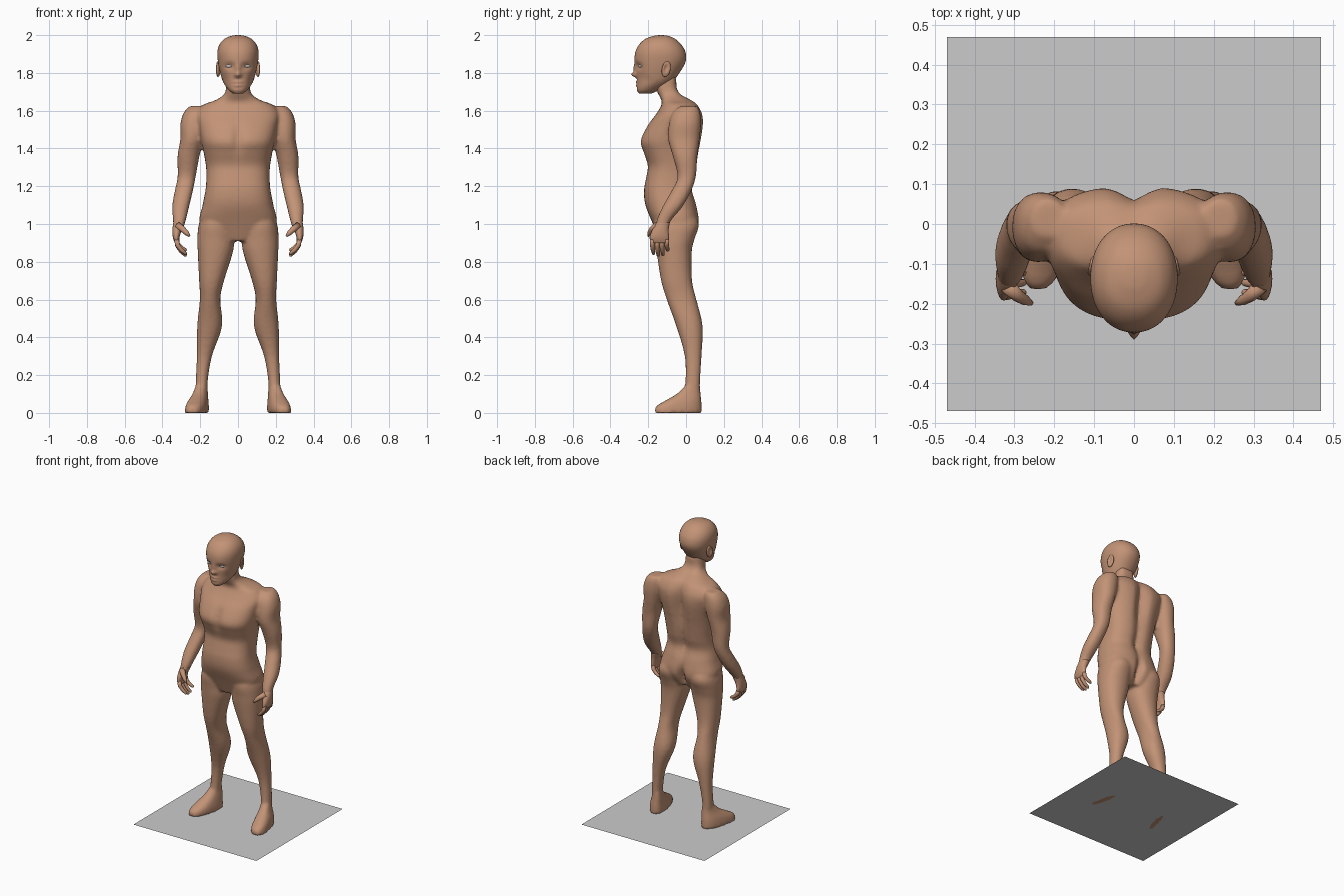
import bpy, bmesh, math
from mathutils import Vector, Matrix

cube = bpy.data.objects.get("Cube")
if cube:
    bpy.data.objects.remove(cube, do_unlink=True)


def material(name, colour):
    mat = bpy.data.materials.new(name)
    mat.use_nodes = True
    mat.diffuse_color = (*colour, 1)
    bsdf = next(n for n in mat.node_tree.nodes if n.type == 'BSDF_PRINCIPLED')
    bsdf.inputs["Base Color"].default_value = (*colour, 1)
    return mat


skin = material("skin", (0.54, 0.29, 0.18))
eye_white = material("eye white", (0.8, 0.8, 0.8))
ground_grey = material("base grey", (0.6, 0.6, 0.6))


def finish(name, bm, mat, smooth=True):
    bmesh.ops.recalc_face_normals(bm, faces=bm.faces)
    mesh = bpy.data.meshes.new(name)
    bm.to_mesh(mesh)
    bm.free()
    mesh.materials.append(mat)
    for poly in mesh.polygons:
        poly.use_smooth = smooth
    obj = bpy.data.objects.new(name, mesh)
    bpy.context.scene.collection.objects.link(obj)
    return obj


def spline(rows, steps):
    """Smoothly interpolate the rows of a section table."""
    out = []
    for i in range(len(rows) - 1):
        a, b = rows[max(i - 1, 0)], rows[i]
        c, d = rows[i + 1], rows[min(i + 2, len(rows) - 1)]
        for k in range(steps):
            t = k / steps
            out.append([q + t * ((r - p) / 2 + t * (p - 2.5 * q + 2 * r - s / 2
                        + t * (1.5 * (q - r) + (s - p) / 2)))
                        for p, q, r, s in zip(a, b, c, d)])
    return out + [list(rows[-1])]


def skin_rings(bm, rings):
    """Bridge rings of points into a closed skin."""
    loops = [[bm.verts.new(p) for p in ring] for ring in rings]
    n = len(loops[0])
    for lo, hi in zip(loops, loops[1:]):
        for i in range(n):
            bm.faces.new((lo[i], lo[(i + 1) % n], hi[(i + 1) % n], hi[i]))
    bm.faces.new(loops[0])
    bm.faces.new(loops[-1])


def loft(bm, rows, side=1, square=2.2, shear=0, sculpt=None, segments=32, steps=4):
    """Rows hold height, centre x, half width, front y and back y."""
    def power(v):
        return math.copysign(abs(v) ** (2 / square), v)
    rings = []
    for z, cx, rx, front, back in spline(rows, steps):
        ring = []
        for i in range(segments):
            a = math.tau * i / segments
            dy = power(math.sin(a)) * (back - front) / 2
            x = cx + rx * power(math.cos(a)) - shear * dy
            p = Vector((x * side, (front + back) / 2 + dy, z))
            ring.append(sculpt(p, dy > 0) if sculpt else p)
        rings.append(ring)
    skin_rings(bm, rings)


def tube(bm, points, radii, segments=10):
    """Round tube through a few points, used for digits."""
    rings = []
    for i, p in enumerate(points):
        d = points[min(i + 1, len(points) - 1)] - points[max(i - 1, 0)]
        turn = d.to_track_quat('Z', 'Y')
        rings.append([p + turn @ Vector((math.cos(a), math.sin(a), 0)) * radii[i]
                      for a in (math.tau * k / segments for k in range(segments))])
    skin_rings(bm, rings)


def bump(u, v, wu, wv):
    return math.exp(-(u / wu) ** 2 - (v / wv) ** 2)


# Torso with spine groove, buttock cleft and chest muscles
def torso_shape(p, is_back):
    if is_back:
        p.y -= 0.045 * bump(p.x, p.z - 1.48, 0.04, 0.16)
        p.y -= 0.025 * bump(p.x, p.z - 1.2, 0.03, 0.12)
        p.y -= 0.05 * bump(p.x, p.z - 0.98, 0.022, 0.07)
    else:
        p.y += 0.02 * bump(p.x, p.z - 1.45, 0.025, 0.07)
    return p


body = bmesh.new()
loft(body, [
    (0.91, 0, 0.09, -0.14, 0.02), (1.0, 0, 0.2, -0.175, 0.068),
    (1.1, 0, 0.187, -0.215, 0.057), (1.18, 0, 0.172, -0.222, 0.035),
    (1.25, 0, 0.167, -0.21, 0.05), (1.31, 0, 0.17, -0.202, 0.06),
    (1.38, 0, 0.182, -0.226, 0.072), (1.44, 0, 0.195, -0.243, 0.084),
    (1.52, 0, 0.21, -0.205, 0.095), (1.58, 0, 0.22, -0.16, 0.09),
    (1.63, 0, 0.185, -0.13, 0.065), (1.655, 0, 0.12, -0.13, 0.035),
    (1.685, 0, 0.075, -0.145, -0.02), (1.72, 0, 0.063, -0.16, -0.045),
    (1.78, 0, 0.06, -0.17, -0.05)],
    square=2.6, sculpt=torso_shape, segments=56)

for side in (1, -1):
    # Arm from shoulder to wrist
    loft(body, [
        (1.625, 0.215, 0.04, -0.03, 0.06), (1.59, 0.225, 0.062, -0.07, 0.075),
        (1.53, 0.235, 0.07, -0.09, 0.08), (1.45, 0.243, 0.062, -0.095, 0.072),
        (1.36, 0.262, 0.058, -0.07, 0.06), (1.25, 0.272, 0.048, -0.045, 0.052),
        (1.17, 0.288, 0.048, -0.08, 0.025), (1.09, 0.304, 0.045, -0.125, -0.02),
        (1.02, 0.31, 0.034, -0.155, -0.078), (0.97, 0.318, 0.026, -0.165, -0.1)], side)
    # Leg from hip to ankle
    loft(body, [
        (1.08, 0.1, 0.07, -0.15, 0.03), (1.0, 0.115, 0.092, -0.17, 0.068),
        (0.92, 0.118, 0.097, -0.162, 0.045), (0.85, 0.12, 0.093, -0.155, 0.03),
        (0.7, 0.14, 0.066, -0.132, 0.032), (0.6, 0.148, 0.054, -0.102, 0.055),
        (0.46, 0.15, 0.066, -0.052, 0.088), (0.3, 0.178, 0.04, -0.007, 0.082),
        (0.15, 0.193, 0.031, -0.005, 0.074), (0.06, 0.19, 0.033, -0.03, 0.075)], side)
    # Foot, turned slightly outward
    loft(body, [
        (0.14, 0.194, 0.03, -0.008, 0.074), (0.1, 0.2, 0.038, -0.05, 0.078),
        (0.065, 0.21, 0.048, -0.11, 0.081), (0.035, 0.216, 0.054, -0.158, 0.083),
        (0, 0.218, 0.056, -0.168, 0.083)], side, square=2.5, shear=0.2)

body_obj = finish("body", body, skin)
weld = body_obj.modifiers.new("weld_parts", 'REMESH')
weld.mode = 'VOXEL'
weld.voxel_size = 0.01
weld.use_smooth_shade = True
relax = body_obj.modifiers.new("relax", 'SMOOTH')
relax.factor = 0.5
relax.iterations = 5


# Head with eye sockets, nose, lips and chin
def face_shape(p, is_back):
    if not is_back:
        ax = abs(p.x)
        p.y += 0.014 * bump(ax - 0.045, p.z - 1.835, 0.025, 0.018)
        p.y -= 0.012 * bump(p.x, p.z - 1.82, 0.012, 0.025)
        p.y -= 0.027 * bump(p.x, p.z - 1.79, 0.016, 0.013)
        p.y -= 0.009 * bump(p.x, p.z - 1.752, 0.025, 0.006)
        p.y -= 0.009 * bump(p.x, p.z - 1.734, 0.022, 0.006)
        p.y += 0.01 * bump(ax - 0.075, p.z - 1.76, 0.02, 0.03)
    return p


head = bmesh.new()
loft(head, [
    (1.692, 0, 0.028, -0.25, -0.18), (1.71, 0, 0.05, -0.26, -0.14),
    (1.75, 0, 0.078, -0.258, -0.075), (1.8, 0, 0.094, -0.262, -0.035),
    (1.86, 0, 0.106, -0.272, -0.002), (1.91, 0, 0.109, -0.268, -0.003),
    (1.95, 0, 0.098, -0.248, -0.025), (1.98, 0, 0.072, -0.215, -0.058),
    (1.996, 0, 0.035, -0.17, -0.095), (2.0, 0, 0.006, -0.14, -0.125)],
    square=2.15, sculpt=face_shape, segments=72, steps=7)
finish("head", head, skin)

for side, label in ((1, "left"), (-1, "right")):
    # Eye
    eye = bmesh.new()
    place = (Matrix.Translation((0.047 * side, -0.239, 1.836))
             @ Matrix.Rotation(0.4 * side, 4, 'Z') @ Matrix.Diagonal((0.024, 0.011, 0.007, 1)))
    bmesh.ops.create_uvsphere(eye, u_segments=16, v_segments=8, radius=1, matrix=place)
    finish(label + "_eye", eye, eye_white)

    # Ear with a hollow in its outer face
    ear = bmesh.new()
    bmesh.ops.create_uvsphere(ear, u_segments=24, v_segments=16, radius=1)
    for v in ear.verts:
        if v.co.x > 0:
            v.co.x -= 1.1 * bump(v.co.y + 0.1, v.co.z - 0.1, 0.5, 0.5)
        v.co.x *= side
    ear.transform(Matrix.Translation((0.106 * side, -0.105, 1.82))
                  @ Matrix.Rotation(-0.2, 4, 'X') @ Matrix.Rotation(0.3 * side, 4, 'Z')
                  @ Matrix.Diagonal((0.011, 0.024, 0.042, 1)))
    finish(label + "_ear", ear, skin)

    # Hand: palm, four curled fingers and a thumb
    hand = bmesh.new()
    loft(hand, [
        (1.01, 0.311, 0.031, -0.155, -0.085), (0.97, 0.322, 0.025, -0.178, -0.092),
        (0.93, 0.327, 0.018, -0.192, -0.09), (0.9, 0.322, 0.013, -0.188, -0.092)],
        side, segments=20)
    for i, drop in enumerate((0.01, 0, 0.004, 0.028)):
        y = -0.178 + 0.025 * i
        path = [Vector((0.326 * side, y, 0.92)), Vector((0.32 * side, y, 0.885 + drop / 3)),
                Vector((0.3 * side, y + 0.003, 0.855 + drop * 0.7)),
                Vector((0.277 * side, y + 0.006, 0.834 + drop)),
                Vector((0.272 * side, y + 0.006, 0.831 + drop))]
        tube(hand, path, (0.013, 0.013, 0.0115, 0.009, 0.004))
    thumb = [Vector((x * side, y, z)) for x, y, z in (
        (0.318, -0.155, 0.99), (0.292, -0.18, 0.972),
        (0.272, -0.192, 0.952), (0.257, -0.199, 0.936))]
    tube(hand, thumb, (0.02, 0.016, 0.013, 0.006))
    finish(label + "_hand", hand, skin)

# Flat square base sheet
base = bmesh.new()
bmesh.ops.create_grid(base, x_segments=1, y_segments=1, size=0.47)
finish("base_sheet", base, ground_grey, smooth=False)
